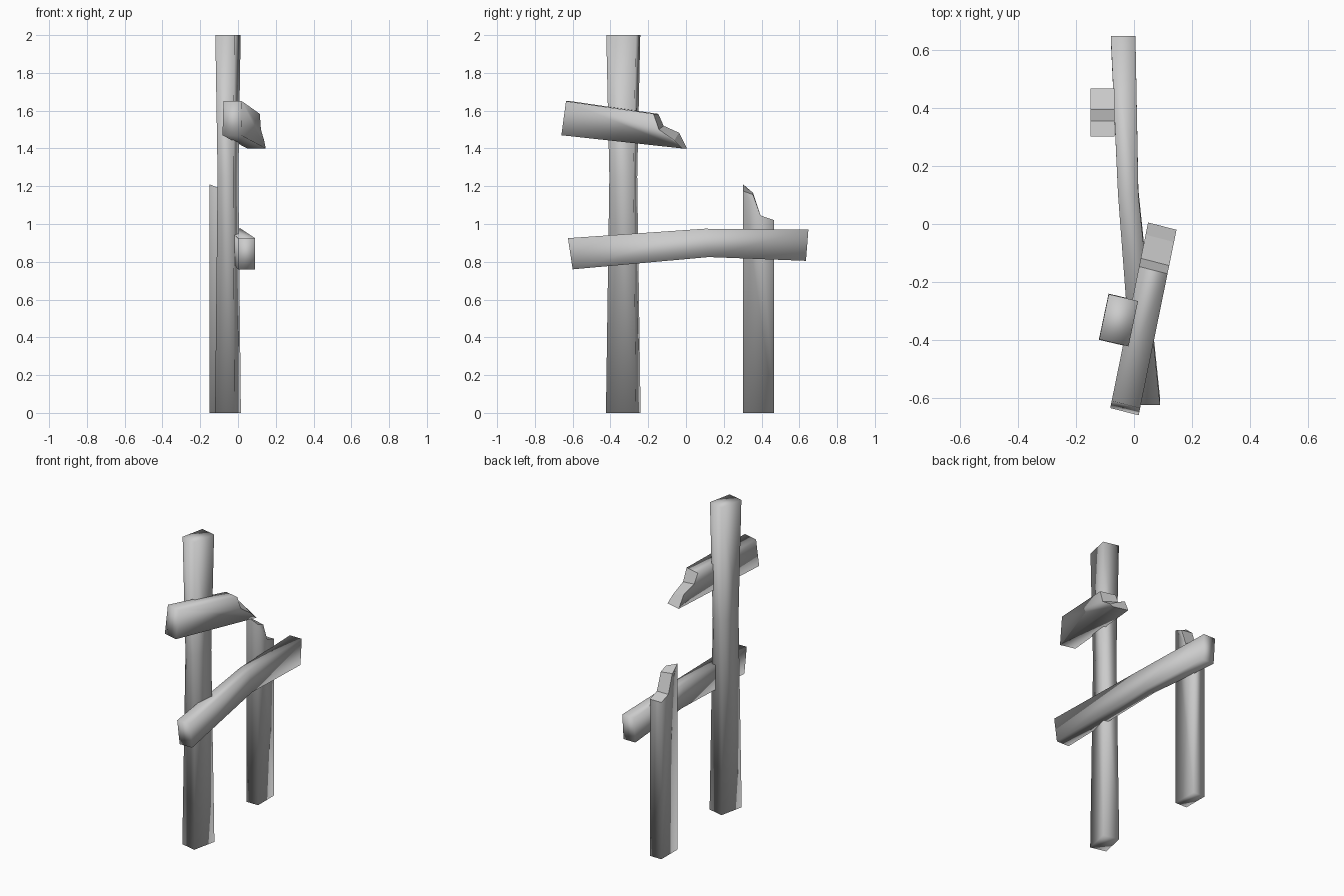
import bpy
import bmesh
from mathutils import Vector

if "Cube" in bpy.data.objects:
    bpy.data.objects.remove(bpy.data.objects["Cube"], do_unlink=True)

grey = bpy.data.materials.new("plain grey")
grey.use_nodes = True
colour = (0.6, 0.6, 0.6, 1)
grey.diffuse_color = colour
grey.node_tree.nodes["Principled BSDF"].inputs["Base Color"].default_value = colour


def finish(name, bm, broken=()):
    """Smooth the whole part, keeping the edges of broken faces sharp."""
    for f in bm.faces:
        f.smooth = True
    for f in broken:
        for e in f.edges:
            e.smooth = False
    bmesh.ops.recalc_face_normals(bm, faces=bm.faces)
    mesh = bpy.data.meshes.new(name)
    bm.to_mesh(mesh)
    bm.free()
    mesh.materials.append(grey)
    obj = bpy.data.objects.new(name, mesh)
    bpy.context.collection.objects.link(obj)
    return obj


def loft(name, rings):
    """Skin four-cornered rings into a closed beam."""
    bm = bmesh.new()
    loops = [[bm.verts.new(p) for p in ring] for ring in rings]
    for a, b in zip(loops, loops[1:]):
        for i in range(4):
            j = (i + 1) % 4
            bm.faces.new((a[i], a[j], b[j], b[i]))
    bm.faces.new(loops[0])
    bm.faces.new(loops[-1])
    return finish(name, bm)


def broken_board(name, origin, along, across, profile, first, last):
    """Extrude a side outline of (distance, height, drop on the far side)."""
    bm = bmesh.new()
    origin, along, across = Vector(origin), Vector(along), Vector(across)
    up = Vector((0, 0, 1))
    near = [bm.verts.new(origin + along * s + up * z) for s, z, d in profile]
    far = [bm.verts.new(origin + along * s + across + up * (z - d))
           for s, z, d in profile]
    bm.faces.new(near)
    bm.faces.new(far)
    broken = []
    for i in range(len(profile)):
        j = (i + 1) % len(profile)
        f = bm.faces.new((near[i], near[j], far[j], far[i]))
        if first <= i < last:
            broken.append(f)
    return finish(name, bm, broken)


# Tall post, turned slightly and waisted above the middle
centre = Vector((-0.053, -0.332, 0))
corners = [Vector(c) for c in ((-0.034, 0.09, 0), (0.067, 0.066, 0),
                               (0.034, -0.09, 0), (-0.067, -0.066, 0))]
loft("tall_post", [[centre + c * k + Vector((0, 0, z)) for c in corners]
                   for z, k in ((0, 1.02), (1.25, 0.82), (2, 1))])

# Lower rail, bent in the middle
stations = ((0.0, 0.09, -0.625, -0.6, 0.76, 0.925),
            (-0.055, 0.015, 0.1, 0.12, 0.825, 0.975),
            (-0.08, 0.005, 0.648, 0.635, 0.805, 0.97))
loft("lower_rail", [[(x0, yb, zb), (x1, yb, zb), (x1, yt, zt), (x0, yt, zt)]
                    for x0, x1, yt, yb, zb, zt in stations])

# Short post with a snapped top
broken_board("short_post", (-0.15, 0, 0), (0, 1, 0), (0.083, 0, 0),
             [(0.302, 0, 0), (0.302, 1.21, 0.035), (0.355, 1.165, 0.01),
              (0.395, 1.045, 0), (0.467, 1.02, 0), (0.467, 0, 0)], 1, 4)

# Upper rail with a snapped end
broken_board("upper_rail", (-0.08, -0.625, 0), (0.2, 0.98, 0), (0.098, -0.025, 0),
             [(-0.01, 1.47, 0), (0.015, 1.65, 0), (0.488, 1.583, 0),
              (0.517, 1.52, 0.02), (0.6, 1.483, 0.04), (0.643, 1.4, 0)], 2, 5)
